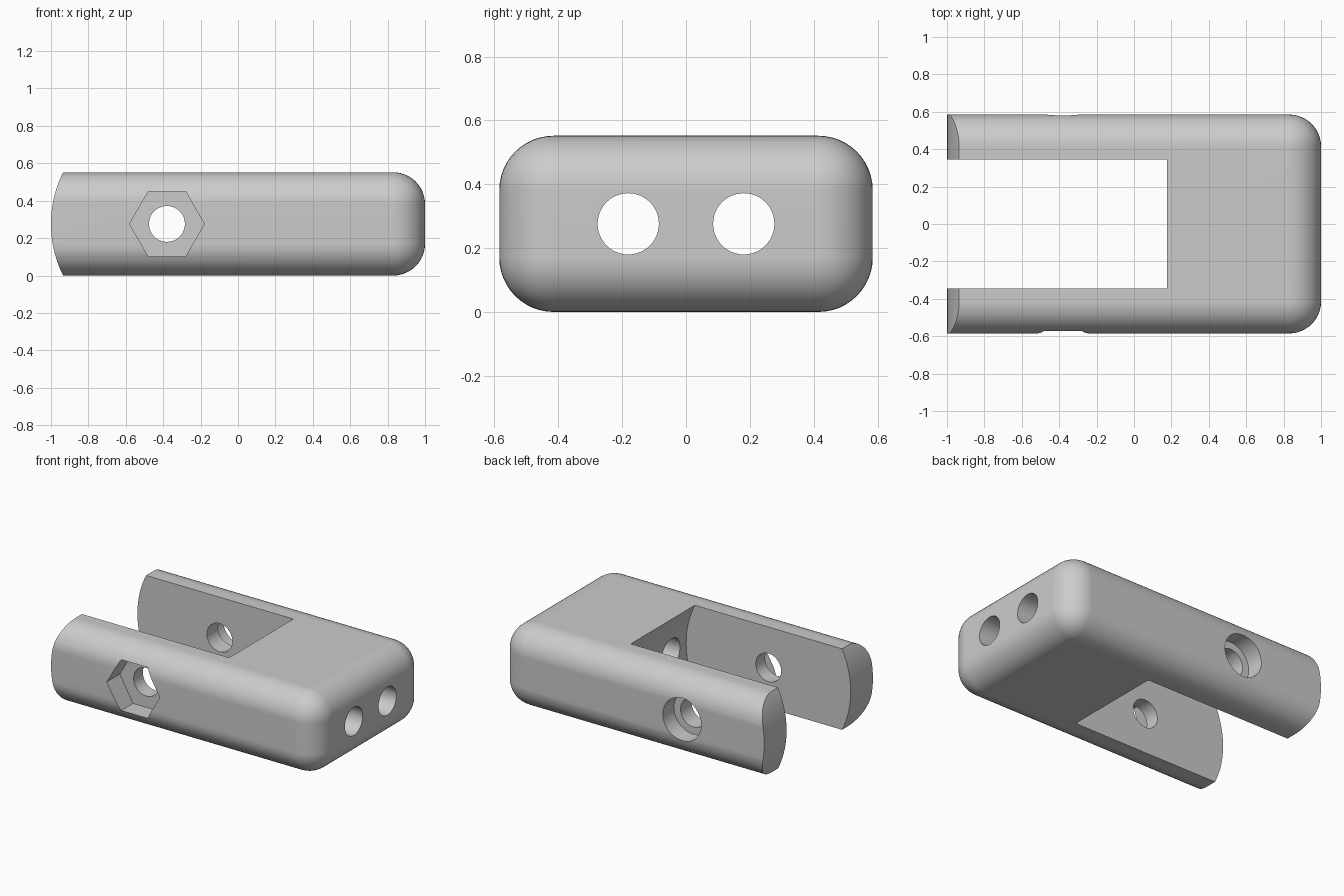
import bpy, bmesh
from math import sin, cos, pi, radians, sqrt
from mathutils import Matrix

cube = bpy.data.objects.get("Cube")
if cube:
    bpy.data.objects.remove(cube)

HALF_W, HEIGHT, FILLET = 0.585, 0.552, 0.17
MID_Z = HEIGHT / 2
PIVOT_X, PIVOT_R = -0.38, 0.62       # pivot axis and the arc around it
SLOT_W = 0.345                       # half width of the slot

grey = bpy.data.materials.new("plain grey")
grey.use_nodes = True
grey.diffuse_color = (0.6, 0.6, 0.6, 1)
grey.node_tree.nodes["Principled BSDF"].inputs["Base Color"].default_value = grey.diffuse_color


def add_object(name, bm):
    bmesh.ops.recalc_face_normals(bm, faces=bm.faces)
    mesh = bpy.data.meshes.new(name)
    bm.to_mesh(mesh)
    bm.free()
    mesh.materials.append(grey)
    obj = bpy.data.objects.new(name, mesh)
    bpy.context.collection.objects.link(obj)
    return obj


def prism_y(name, points, y0, y1):
    """Extrude an (x, z) profile from y0 to y1."""
    bm = bmesh.new()
    face = bm.faces.new([bm.verts.new((x, y0, z)) for x, z in points])
    new = bmesh.ops.extrude_face_region(bm, geom=[face])["geom"]
    verts = [v for v in new if isinstance(v, bmesh.types.BMVert)]
    bmesh.ops.translate(bm, verts=verts, vec=(0, y1 - y0, 0))
    return add_object(name, bm)


def ring(radius, count):
    """Regular polygon around the pivot, first corner on the x axis."""
    return [(PIVOT_X + radius * cos(2 * pi * i / count),
             MID_Z + radius * sin(2 * pi * i / count)) for i in range(count)]


def arc(side, far_x, steps=48):
    """Pivot arc on one side (+1 or -1 in x), closed by a straight end at far_x."""
    top = PIVOT_R * 0.8
    pts = []
    for i in range(steps + 1):
        z = top * sin(pi / 2 * (2 * i / steps - 1))
        pts.append((PIVOT_X + side * sqrt(PIVOT_R ** 2 - z * z), MID_Z + z))
    return pts + [(far_x, MID_Z + top), (far_x, MID_Z - top)]


def boolean(body, cutter, operation="DIFFERENCE"):
    mod = body.modifiers.new(cutter.name, "BOOLEAN")
    mod.operation, mod.solver, mod.object = operation, "EXACT", cutter
    bpy.context.view_layer.objects.active = body
    bpy.ops.object.modifier_apply(modifier=mod.name)
    bpy.data.objects.remove(cutter)


# Rounded block, overlong at the open end so only the far end stays rounded
bm = bmesh.new()
bmesh.ops.create_cube(bm, size=1, matrix=Matrix.Translation((-0.25, 0, MID_Z))
                      @ Matrix.Diagonal((2.5, 2 * HALF_W, HEIGHT, 1)))
bmesh.ops.bevel(bm, geom=bm.edges[:], offset=FILLET, segments=12, profile=0.5, affect="EDGES")
body = add_object("clevis_body", bm)

# Arm tips follow the pivot arc, and the slot ends in the matching hollow
boolean(body, prism_y("arm_tip_arc", arc(-1, 2), -1, 1), "INTERSECT")
boolean(body, prism_y("slot", arc(1, -2), -SLOT_W, SLOT_W))

# Pivot bolt: through hole, hexagonal nut pocket in front, round head pocket behind
boolean(body, prism_y("bolt_hole", ring(0.096, 48), -1, 1))
boolean(body, prism_y("nut_pocket", ring(0.2, 6), -1, -HALF_W + 0.14))
boolean(body, prism_y("head_pocket", ring(0.145, 48), HALF_W - 0.12, 1))

# Two holes from the rounded end into the slot
for side in (-1, 1):
    bm = bmesh.new()
    bmesh.ops.create_cone(bm, cap_ends=True, segments=48, radius1=0.096, radius2=0.096, depth=1.4,
                          matrix=Matrix.Translation((0.7, side * 0.181, MID_Z))
                          @ Matrix.Rotation(pi / 2, 4, "Y"))
    boolean(body, add_object("end_hole", bm))

# Smooth rounds, crisp cut edges
bpy.ops.object.select_all(action="DESELECT")
body.select_set(True)
bpy.context.view_layer.objects.active = body
bpy.ops.object.shade_smooth_by_angle(angle=radians(25))
normals = body.modifiers.new("flat faces stay flat", "WEIGHTED_NORMAL")
normals.keep_sharp = True
